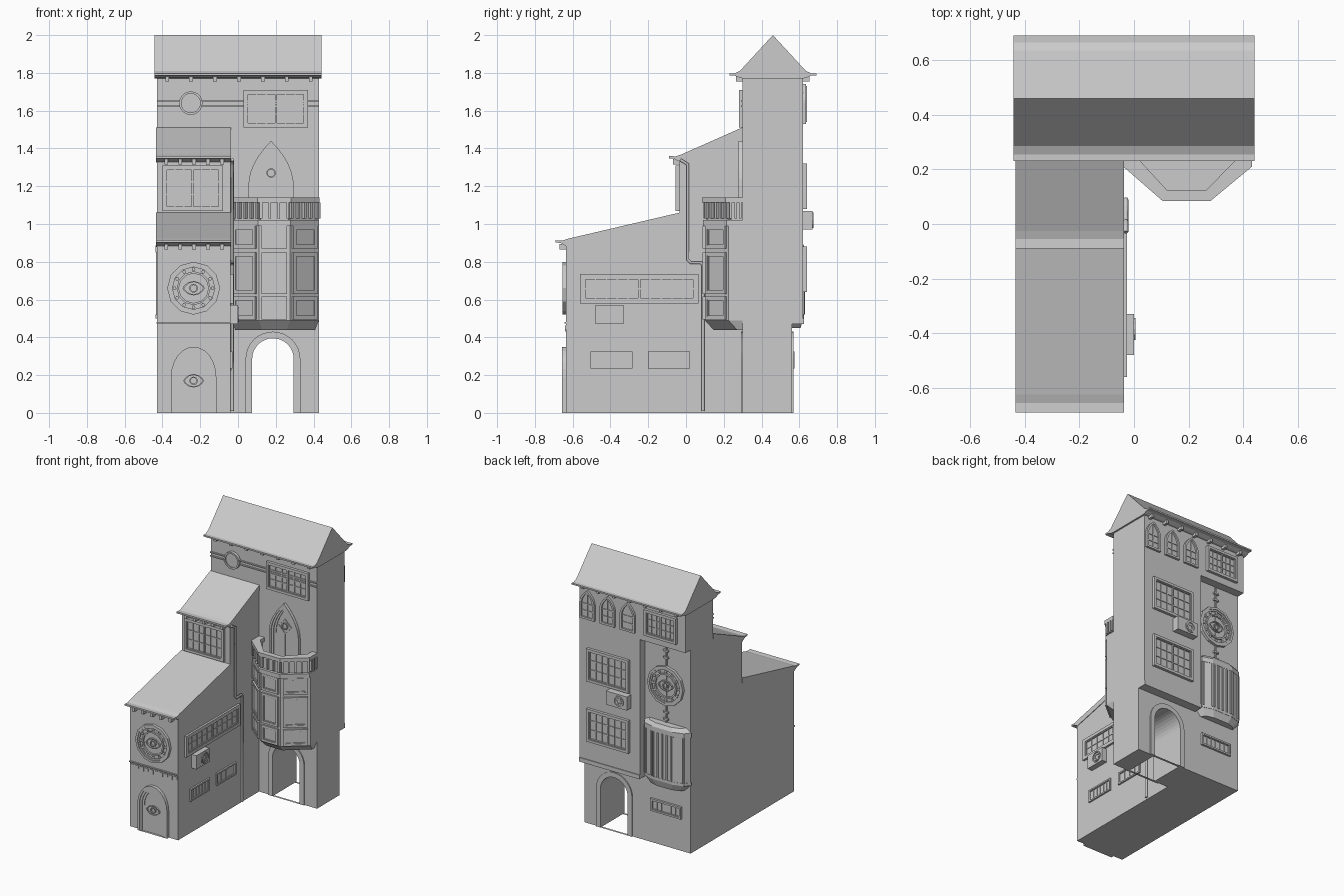
import bpy, bmesh
from math import sin, cos, pi
from mathutils import Vector

if "Cube" in bpy.data.objects:
    bpy.data.objects.remove(bpy.data.objects["Cube"])

stone = bpy.data.materials.new("plain grey")
stone.use_nodes = True
GREY = (0.6, 0.6, 0.6, 1)
stone.diffuse_color = GREY
stone.node_tree.nodes["Principled BSDF"].inputs["Base Color"].default_value = GREY
UP = Vector((0, 0, 1))


class Wall:
    """Flat working plane: u runs along the wall, v up, d outwards."""
    def __init__(self, origin, u):
        self.o, self.u = Vector(origin), Vector(u).normalized()
        self.n = self.u.cross(UP)

    def at(self, u, v, d):
        return self.o + self.u * u + UP * v + self.n * d


class Part:
    """Collects shells in one mesh and hands them over as a named object."""
    def __init__(self, name):
        self.name, self.bm = name, bmesh.new()

    def loft(self, a, b):
        va, vb = [[self.bm.verts.new(p) for p in loop] for loop in (a, b)]
        self.bm.faces.new(va)
        self.bm.faces.new(vb)
        for i in range(len(va)):
            j = (i + 1) % len(va)
            self.bm.faces.new((va[i], va[j], vb[j], vb[i]))

    def prism(self, w, pts, d0, d1):
        self.loft([w.at(*p, d0) for p in pts], [w.at(*p, d1) for p in pts])

    def box(self, w, u0, u1, v0, v1, d0, d1):
        self.prism(w, rect(u0, u1, v0, v1), d0, d1)

    def slab(self, plan, z0, z1, plan2=None):
        self.loft([(x, y, z0) for x, y in plan], [(x, y, z1) for x, y in plan2 or plan])

    def ring(self, w, outer, inner, d0, d1):
        loops = [[self.bm.verts.new(w.at(*p, d)) for p in pts]
                 for pts, d in ((outer, d0), (outer, d1), (inner, d1), (inner, d0))]
        for k in range(4):
            a, b = loops[k], loops[(k + 1) % 4]
            for i in range(len(a)):
                j = (i + 1) % len(a)
                self.bm.faces.new((a[i], a[j], b[j], b[i]))

    def done(self):
        bmesh.ops.recalc_face_normals(self.bm, faces=self.bm.faces)
        me = bpy.data.meshes.new(self.name)
        self.bm.to_mesh(me)
        self.bm.free()
        me.materials.append(stone)
        ob = bpy.data.objects.new(self.name, me)
        bpy.context.collection.objects.link(ob)


def rect(u0, u1, v0, v1):
    return [(u0, v0), (u1, v0), (u1, v1), (u0, v1)]


def disc(u, v, r, n=12, ry=None):
    return [(u + r * cos(2 * pi * i / n), v + (ry or r) * sin(2 * pi * i / n)) for i in range(n)]


def arch(c, hw, v0, spring, top, n=6, pointed=False):
    side = []
    for i in range(n + 1):
        t = i / n
        side.append((hw * (1 - t ** 2), t) if pointed else (hw * cos(t * pi / 2), sin(t * pi / 2)))
    side = [(u, spring + h * (top - spring)) for u, h in side]
    right = [(hw, v0)] + side
    return [(c + u, v) for u, v in right] + [(c - u, v) for u, v in reversed(right[:-1])]


def window(name, w, u0, u1, v0, v1, sashes=2, cols=3, rows=3, b=0.018, d=0.02):
    p = Part(name)
    p.ring(w, rect(u0, u1, v0, v1), rect(u0 + b, u1 - b, v0 + b, v1 - b), 0, d)
    p.box(w, u0 + b, u1 - b, v0 + b, v1 - b, 0, d * 0.2)
    sw = (u1 - u0 - 2 * b) / sashes
    for s in range(sashes):
        a, e, lo, hi = u0 + b + s * sw, u0 + b + (s + 1) * sw, v0 + b, v1 - b
        f = 0.3 * b
        p.ring(w, rect(a, e, lo, hi), rect(a + f, e - f, lo + f, hi - f), 0, d * 0.75)
        for i in range(1, cols):
            x = a + (e - a) * i / cols
            p.box(w, x - 0.003, x + 0.003, lo, hi, 0, d * 0.5)
        for i in range(1, rows):
            z = lo + (hi - lo) * i / rows
            p.box(w, a, e, z - 0.003, z + 0.003, 0, d * 0.45)
    p.done()


def eye(p, w, u, v, s, d0, d1):
    def lens(k):
        half = [(u + k * s * cos(pi * i / 6), v + k * 0.65 * s * sin(pi * i / 6) ** 1.5) for i in range(7)]
        return half + [(a, 2 * v - b) for a, b in reversed(half[1:-1])]
    p.ring(w, lens(1), lens(0.85), d0, d1)
    p.ring(w, disc(u, v, s * 0.4), disc(u, v, s * 0.28), d0, d1)


def rose(name, w, u, v, r):
    p = Part(name)
    p.prism(w, disc(u, v, r * 0.95), 0, 0.006)
    for a, b, d in ((1, 0.88, 0.02), (0.88, 0.8, 0.014), (0.64, 0.56, 0.018)):
        p.ring(w, disc(u, v, r * a), disc(u, v, r * b), 0, d)
    for c in disc(u, v, r * 0.72):
        p.prism(w, disc(*c, r * 0.07, 6), 0, 0.014)
    eye(p, w, u, v, r * 0.42, 0, 0.016)
    p.done()


def doorway(name, w, c, hw, v0, spring, top, pointed, depths=(0.022, 0.016, 0.01)):
    p = Part(name)
    for i, d in enumerate(depths):
        o, q = i * 0.016, (i + 1) * 0.016
        p.ring(w, arch(c, hw - o, v0, spring, top - o, 6, pointed),
               arch(c, hw - q, v0, spring, top - q, 6, pointed), 0, d)
    p.prism(w, arch(c, hw - 0.016, v0, spring, top - 0.016, 6, pointed), 0, 0.005)
    return p


def cooler(name, w, u0, u1, v0, v1, d):
    p = Part(name)
    p.box(w, u0, u1, v0, v1, 0, d)
    u, v, r = (u0 + u1) / 2 + 0.02, (v0 + v1) / 2, (v1 - v0) * 0.4
    p.ring(w, disc(u, v, r), disc(u, v, r * 0.82), d, d + 0.006)
    for c in disc(u, v, r * 0.5, 6):
        p.prism(w, disc(*c, r * 0.22, 6), d, d + 0.004)
    p.done()


def corbels(name, w, us, v0, v1, d=0.035):
    p = Part(name)
    for u in us:
        p.box(w, u - 0.01, u + 0.01, v0, v1, 0, d)
    p.done()


def spread(a, b, n):
    return [a + (b - a) * i / (n - 1) for i in range(n)]


side = Wall((0, 0, 0), (0, 1, 0))            # profiles drawn as (y, z), pushed along x
wing_front = Wall((0, -0.635, 0), (1, 0, 0))
tier_front = Wall((0, -0.035, 0), (1, 0, 0))
tower_front = Wall((0, 0.30, 0), (1, 0, 0))
wing_side = Wall((-0.04, 0, 0), (0, 1, 0))
back_over = Wall((0, 0.62, 0), (-1, 0, 0))
back_low = Wall((0, 0.56, 0), (-1, 0, 0))

# Tower: arched base, overhanging back, full-width top
p = Part("tower")
p.prism(tower_front, [(-0.43, 0.49), (-0.43, 0)] + arch(0.185, 0.11, 0, 0.285, 0.395, 8)[::-1]
        + [(0.43, 0), (0.43, 0.49)], -0.26, 0)
p.prism(side, rect(0.30, 0.62, 0.49, 1.49), -0.06, 0.43)
p.prism(side, rect(0.30, 0.56, 0.49, 1.49), -0.43, -0.06)
p.prism(side, [(0.30, 1.49), (0.62, 1.49), (0.62, 1.8), (0.46, 1.98), (0.30, 1.8)], -0.43, 0.43)
p.done()
p = Part("passage_trim")
for w, c in ((tower_front, 0.185), (back_low, -0.185)):
    p.ring(w, arch(c, 0.145, 0, 0.285, 0.43, 8), arch(c, 0.11, 0, 0.285, 0.395, 8), -0.01, 0.008)
p.box(back_low, -0.43, 0.06, 0.47, 0.50, 0, 0.066)
p.done()

# Stepped wing
p = Part("wing")
p.prism(side, [(-0.635, 0), (0.30, 0), (0.30, 1.08), (-0.035, 1.05), (-0.635, 0.9)], -0.43, -0.04)
p.prism(side, [(-0.035, 0.9), (0.30, 0.9), (0.30, 1.5), (-0.035, 1.35)], -0.43, -0.04)
p.done()

# Roofs with flicked eaves
p = Part("tower_roof")
half = [(-0.23, 1.797), (-0.205, 1.797), (-0.175, 1.81)]
under = [(-0.15, 1.77), (-0.175, 1.773), (-0.20, 1.785), (-0.23, 1.786)]
p.prism(side, [(0.46 + y, z) for y, z in half] + [(0.46, 2.0)] + [(0.46 - y, z) for y, z in half[::-1]]
        + [(0.46 - y, z) for y, z in under[::-1]] + [(0.46 + y, z) for y, z in under], -0.442, 0.442)
p.done()
for name, y, z, y1, z1 in (("wing_roof", -0.69, 0.914, -0.035, 1.06), ("tier_roof", -0.09, 1.36, 0.30, 1.512)):
    p = Part(name)
    p.prism(side, [(y, z), (y + 0.035, z - 0.002), (y + 0.065, z + 0.008), (y1, z1), (y1, z1 - 0.04),
                   (y + 0.06, z - 0.035), (y + 0.045, z - 0.025), (y + 0.025, z - 0.014), (y, z - 0.012)],
            -0.434, -0.036)
    p.done()
corbels("wing_corbels", wing_front, spread(-0.38, -0.085, 5), 0.865, 0.895)
corbels("tier_corbels", tier_front, spread(-0.38, -0.085, 5), 1.315, 1.345)
corbels("tower_front_corbels", tower_front, spread(-0.375, 0.385, 7), 1.755, 1.78)
corbels("tower_back_corbels", back_over, spread(-0.385, 0.375, 7), 1.755, 1.78)

# Wing front: door, rose and brick band
p = doorway("front_door", wing_front, -0.235, 0.12, 0, 0.19, 0.35, False)
eye(p, wing_front, -0.235, 0.17, 0.055, 0, 0.014)
p.done()
rose("front_rose", wing_front, -0.235, 0.66, 0.14)
p = Part("brick_band")
p.box(wing_front, -0.432, -0.04, 0.472, 0.48, 0, 0.009)
for i, u in enumerate(spread(-0.41, -0.06, 10)):
    p.box(wing_front, u - 0.014, u + 0.014, 0.43 + 0.012 * (i % 2), 0.462, 0, 0.005)
p.done()

# Windows and coolers
window("tier_window", tier_front, -0.40, -0.08, 1.07, 1.31)
window("tower_front_window", tower_front, 0.03, 0.37, 1.51, 1.71)
window("wing_long_window", wing_side, -0.56, 0.065, 0.58, 0.735, 2, 5, 2, 0.022, 0.015)
for i, u in enumerate((-0.505, -0.2)):
    window(f"wing_barred_window_{i}", wing_side, u, u + 0.222, 0.235, 0.325, 1, 6 - 2 * i, 1, 0.01, 0.012)
window("back_barred_window", back_low, 0.11, 0.36, 0.235, 0.325, 1, 6, 1, 0.012, 0.015)
window("back_mid_window", back_over, -0.36, -0.02, 1.08, 1.32)
window("back_low_window", back_over, -0.36, -0.02, 0.64, 0.88)
window("back_top_window", back_over, 0.105, 0.365, 1.54, 1.73)
for i, u in enumerate((-0.36, -0.196, -0.033)):
    p = doorway(f"back_arched_window_{i}", back_over, u, 0.06, 1.54, 1.64, 1.74, True, (0.016,))
    p.box(back_over, u - 0.003, u + 0.003, 1.54, 1.72, 0, 0.01)
    for z in (1.59, 1.64):
        p.box(back_over, u - 0.05, u + 0.05, z - 0.003, z + 0.003, 0, 0.01)
    p.box(back_over, u - 0.06, u + 0.06, 1.53, 1.545, 0, 0.016)
    p.done()
cooler("wing_cooler", wing_side, -0.48, -0.33, 0.47, 0.57, 0.04)
cooler("back_cooler", back_over, -0.18, -0.01, 0.97, 1.07, 0.05)

# Tower front: band, round vent and balcony door
p = Part("tower_band")
for v in (1.62, 1.647):
    p.box(tower_front, -0.43, 0.43, v, v + 0.008, 0, 0.01)
p.prism(tower_front, disc(-0.25, 1.64, 0.05, 20), 0, 0.012)
p.ring(tower_front, disc(-0.25, 1.64, 0.062, 20), disc(-0.25, 1.64, 0.05, 20), 0, 0.02)
p.done()
p = doorway("balcony_door", tower_front, 0.175, 0.12, 1.0, 1.2, 1.44, True)
p.ring(tower_front, disc(0.175, 1.27, 0.055, 4), disc(0.175, 1.27, 0.047, 4), 0, 0.012)
p.ring(tower_front, disc(0.175, 1.27, 0.025), disc(0.175, 1.27, 0.018), 0, 0.014)
p.box(tower_front, 0.172, 0.178, 1.0, 1.215, 0, 0.01)
p.done()


def bay_plan(e, x=0.0):
    return [(-0.035 + x, 0.30), (-0.035 + x, 0.225 + e), (0.11 + e * 0.4, 0.10 + e),
            (0.275 - e * 0.4, 0.10 + e), (0.428 - x, 0.225 + e), (0.428 - x, 0.30)]


# Front bay with panelled facets and a hollow balcony
p = Part("front_bay")
p.slab(bay_plan(0.045, 0.02), 0.44, 0.49, bay_plan(0))
p.slab(bay_plan(0), 0.49, 1.01)
p.slab(bay_plan(-0.01), 0.99, 1.02)
p.done()
plan = bay_plan(0)
rail = Part("balcony_parapet")
flat = Wall((0, 0, 0), (1, 0, 0))
outer, inner = bay_plan(-0.015, -0.004), bay_plan(0.025, 0.04)
for i in range(5):
    a, b = Vector((*plan[i], 0)), Vector((*plan[i + 1], 0))
    w, size = Wall(a, b - a), (b - a).length
    if 0 < i < 4:
        for k, (v0, v1) in enumerate(((0.495, 0.615), (0.63, 0.85), (0.87, 0.99))):
            window(f"bay_panel_{i}_{k}", w, 0.015, size - 0.015, v0, v1, 1, 1, 1, 0.016, 0.012)
    rail.box(w, 0, size, 1.01, 1.12, -0.025, -0.01)
    n = max(3, int(size / 0.035))
    for u in spread(0.012, size - 0.012, n):
        rail.box(w, u - 0.007, u + 0.007, 1.03, 1.115, -0.015, 0.008)
    rail.loft([(*q, 1.113) for q in (outer[i], outer[i + 1], inner[i + 1], inner[i])],
              [(*q, 1.14) for q in (outer[i], outer[i + 1], inner[i + 1], inner[i])])
rail.done()

# Back bay, rose and its pole
half = [(0.185, 0.56), (0.155, 0.60), (0.08, 0.622)]


def back_plan(k):
    pts = half + [(-x, y) for x, y in half[::-1]]
    return [(-0.245 + x * k, 0.56 + (y - 0.56) * k) for x, y in pts]


p = Part("back_bay")
p.slab(back_plan(0.75), 0.45, 0.50, back_plan(1))
p.slab(back_plan(1), 0.50, 0.86)
p.slab(back_plan(1.03), 0.50, 0.52)
p.slab(back_plan(1.03), 0.85, 0.885)
p.slab(back_plan(1.03), 0.885, 0.91, back_plan(0.8))
plan = back_plan(1)
for q, r in zip(plan, plan[1:]):
    a, b = Vector((*q, 0)), Vector((*r, 0))
    w, size = Wall(a, b - a), (b - a).length
    for u in spread(0.008, size - 0.008, max(2, int(size / 0.03))):
        p.box(w, u - 0.005, u + 0.005, 0.52, 0.85, 0, 0.008)
p.done()
rose("back_rose", back_low, 0.235, 1.18, 0.145)
p = Part("back_pole")
p.box(back_low, 0.229, 0.241, 0.9, 1.48, 0, 0.008)
for z in (0.93, 0.98, 1.38, 1.43):
    p.box(back_low, 0.215, 0.255, z, z + 0.012, 0, 0.014)
p.done()

# Drainpipe down the wing wall
curve = bpy.data.curves.new("drainpipe", "CURVE")
curve.dimensions, curve.bevel_depth, curve.bevel_resolution = "3D", 0.009, 1
curve.use_fill_caps = True
path = [(-0.03, 1.34), (0.01, 1.315), (0.01, 0.81), (0.025, 0.795), (0.08, 0.795), (0.09, 0.78), (0.09, 0.01)]
spline = curve.splines.new("POLY")
spline.points.add(len(path) - 1)
for pt, (y, z) in zip(spline.points, path):
    pt.co = (-0.03, y, z, 1)
curve.materials.append(stone)
bpy.context.collection.objects.link(bpy.data.objects.new("drainpipe", curve))
